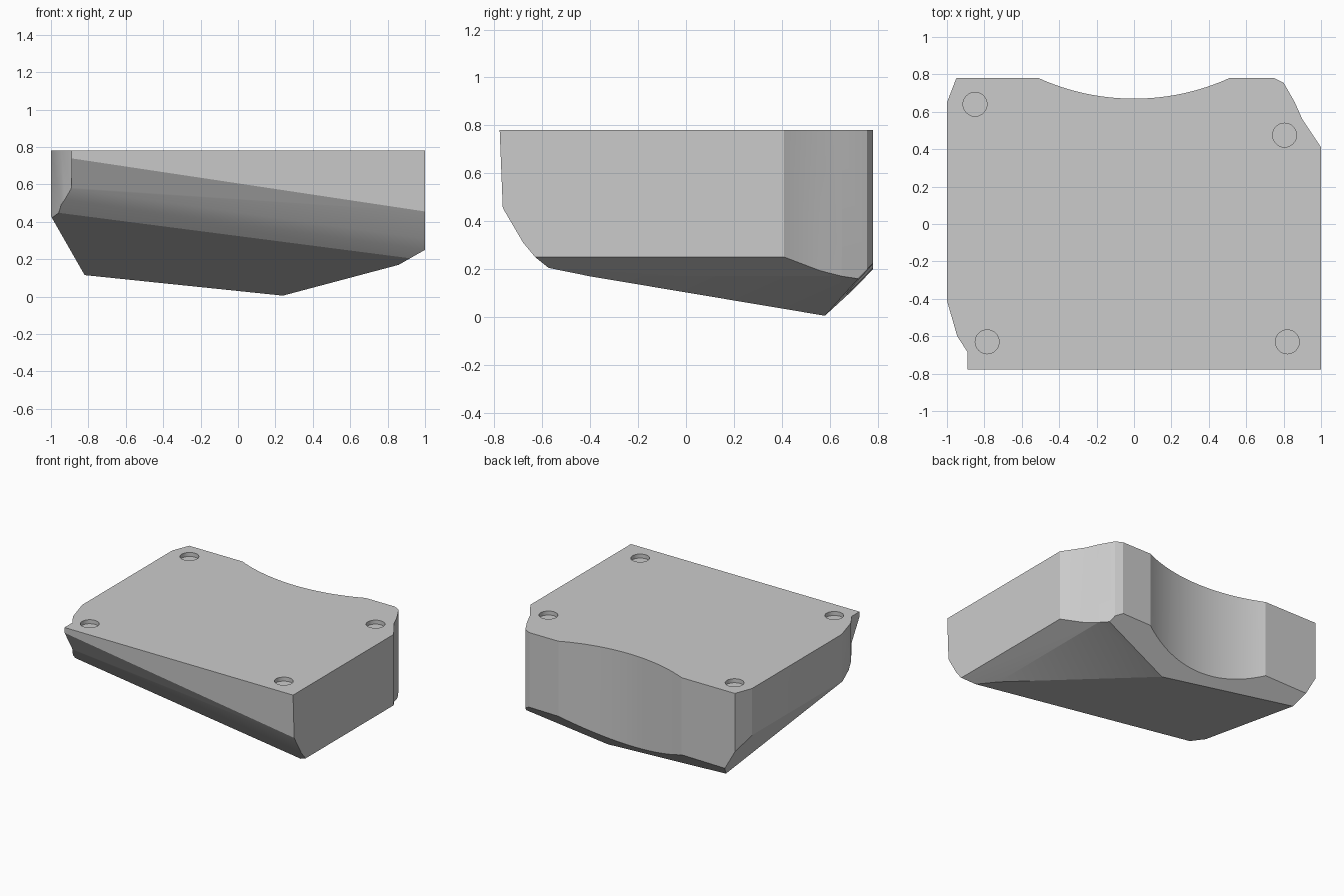
import bpy, bmesh, math
from mathutils import Vector

if "Cube" in bpy.data.objects:
    bpy.data.objects.remove(bpy.data.objects["Cube"], do_unlink=True)

TOP = 0.78

grey = bpy.data.materials.new("plain_grey")
grey.use_nodes = True
grey.diffuse_color = (0.6, 0.6, 0.6, 1)
grey.node_tree.nodes["Principled BSDF"].inputs["Base Color"].default_value = (0.6, 0.6, 0.6, 1)


def new_object(name, bm):
    mesh = bpy.data.meshes.new(name)
    bmesh.ops.recalc_face_normals(bm, faces=bm.faces)
    bm.to_mesh(mesh)
    bm.free()
    mesh.materials.append(grey)
    obj = bpy.data.objects.new(name, mesh)
    bpy.context.collection.objects.link(obj)
    return obj


# Plan outline, counter-clockwise, with a shallow arc scooped from the back
half, sag = 0.51, 0.11
radius = (half ** 2 + sag ** 2) / (2 * sag)
sweep = math.asin(half / radius)
steps = 24
arc = []
for i in range(steps + 1):
    a = sweep * (1 - 2 * i / steps)
    arc.append((radius * math.sin(a), TOP - sag + radius * (1 - math.cos(a))))
outline = [(-0.89, -0.78), (1, -0.78), (1, 0.41), (0.9, 0.56), (0.86, 0.65), (0.8, 0.755), (0.75, 0.78)]
outline += arc
outline += [(-0.95, 0.78), (-1, 0.65), (-1, -0.41), (-0.945, -0.6), (-0.89, -0.685)]

# Extrude the outline into a tall block
bm = bmesh.new()
top = bm.faces.new([bm.verts.new((x, y, TOP)) for x, y in outline])
ext = bmesh.ops.extrude_face_region(bm, geom=[top], use_keep_orig=True)
bmesh.ops.translate(bm, vec=(0, 0, -1.3), verts=[v for v in ext["geom"] if isinstance(v, bmesh.types.BMVert)])
bmesh.ops.recalc_face_normals(bm, faces=bm.faces)


def trim_below(point, slope_x, slope_y):
    """Remove everything under the sloping plane through the point."""
    bmesh.ops.bisect_plane(
        bm, geom=bm.verts[:] + bm.edges[:] + bm.faces[:], dist=1e-6,
        plane_co=point, plane_no=Vector((-slope_x, -slope_y, 1)).normalized(), clear_inner=True)
    bmesh.ops.holes_fill(bm, edges=[e for e in bm.edges if e.is_boundary], sides=0)


# Underside: main slope, left double slope, right slope, back chamfer
low = (0.24, 0.58, 0.005)
trim_below(low, -0.132, -0.251)
trim_below((0.86, 0, 0.17), 0.266, 0)
trim_below((1, 0, 0.25), 0.57, 0)
trim_below((-1, 0, 0.43), -1.75, 0)
trim_below(low, 0.015, 1.05)

# Front: slightly leaning face, then a faceted round running along the skewed edge
profile = [(-0.765, 0.455), (-0.68, 0.31), (-0.63, 0.25), (-0.595, 0.215)]
for (y0, z0), (y1, z1) in zip(profile, profile[1:]):
    trim_below((1, y0, z0), -0.14, (z1 - z0) / (y1 - y0))
trim_below((1, -0.765, 0.455), 0, -25)

block = new_object("block", bm)

# Four shallow round recesses in the top
cut = bmesh.new()
for x, y in [(-0.85, 0.64), (0.805, 0.475), (-0.785, -0.63), (0.82, -0.63)]:
    made = bmesh.ops.create_cone(cut, cap_ends=True, segments=32, radius1=0.064, radius2=0.064, depth=0.06)
    bmesh.ops.translate(cut, vec=(x, y, TOP), verts=made["verts"])
cutter = new_object("recess_cutter", cut)
cutter.hide_render = True

mod = block.modifiers.new("recesses", "BOOLEAN")
mod.operation = "DIFFERENCE"
mod.solver = "EXACT"
mod.object = cutter

bpy.ops.object.select_all(action="DESELECT")
block.select_set(True)
bpy.context.view_layer.objects.active = block
bpy.ops.object.modifier_apply(modifier=mod.name)
bpy.data.objects.remove(cutter, do_unlink=True)
bpy.ops.object.shade_smooth_by_angle(angle=math.radians(20))
